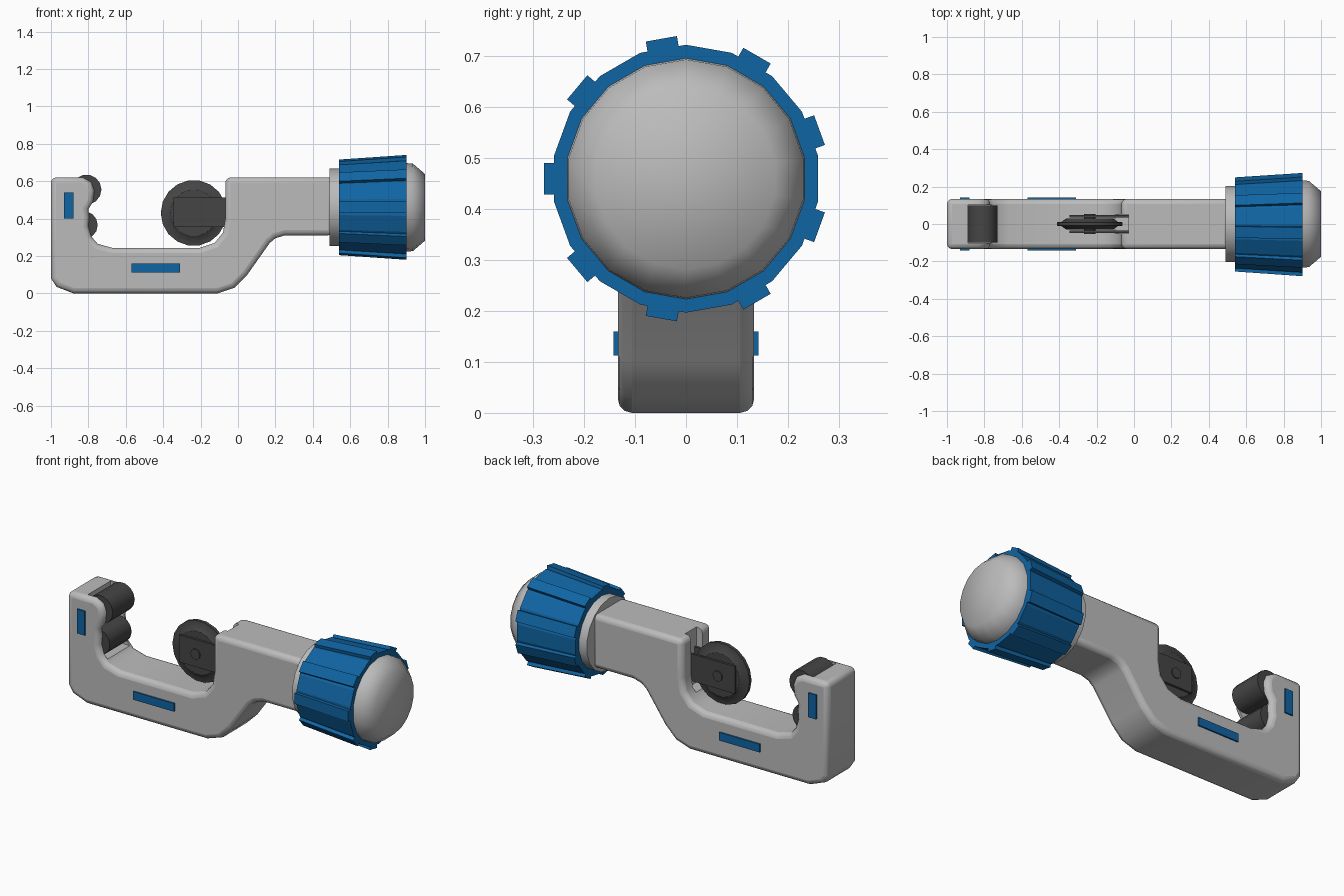
import bpy, bmesh, math
from mathutils import Matrix, Vector

if "Cube" in bpy.data.objects:
    bpy.data.objects.remove(bpy.data.objects["Cube"])


def material(name, rgb):
    m = bpy.data.materials.new(name)
    m.diffuse_color = (*rgb, 1)
    m.use_nodes = True
    m.node_tree.nodes["Principled BSDF"].inputs["Base Color"].default_value = m.diffuse_color
    return m


GREY = material("light_grey", (0.50, 0.50, 0.50))
BLUE = material("blue", (0.005, 0.13, 0.37))
DARK = material("dark_grey", (0.06, 0.06, 0.06))


def finish(name, bm, mat, smooth=None):
    bmesh.ops.recalc_face_normals(bm, faces=bm.faces)
    me = bpy.data.meshes.new(name)
    bm.to_mesh(me)
    bm.free()
    ob = bpy.data.objects.new(name, me)
    bpy.context.collection.objects.link(ob)
    me.materials.append(mat)
    if smooth:
        shade(ob, smooth)
    return ob


def shade(ob, angle):
    bpy.ops.object.select_all(action='DESELECT')
    ob.select_set(True)
    bpy.context.view_layer.objects.active = ob
    bpy.ops.object.shade_smooth_by_angle(angle=math.radians(angle))


def box(name, x, y, z, mat):
    bm = bmesh.new()
    bmesh.ops.create_cube(bm, size=1)
    for v in bm.verts:
        v.co = [r[0] + (c + 0.5) * (r[1] - r[0]) for c, r in zip(v.co, (x, y, z))]
    return finish(name, bm, mat)


def lathe(name, profile, n, centre, axis, mat, smooth=None, phase=0.0):
    """Revolve (position, radius) pairs about the x or y axis."""
    bm = bmesh.new()
    rings = []
    for p, r in profile:
        ring = []
        for i in range(n):
            a = math.radians(phase) + i * math.tau / n
            c, s = r * math.cos(a), r * math.sin(a)
            off = Vector((p, c, s)) if axis == 'x' else Vector((c, p, s))
            ring.append(bm.verts.new(Vector(centre) + off))
        rings.append(ring)
    for a, b in zip(rings, rings[1:]):
        for i in range(n):
            j = (i + 1) % n
            bm.faces.new((a[i], a[j], b[j], b[i]))
    bm.faces.new(rings[0])
    bm.faces.new(rings[-1])
    return finish(name, bm, mat, smooth)


# Frame: side profile extruded across y, edges rounded
profile = [(-1, 0.62), (-1, 0.08), (-0.97, 0.035), (-0.88, 0), (-0.11, 0),
           (-0.02, 0.03), (0.05, 0.10), (0.17, 0.27), (0.20, 0.295), (0.25, 0.31),
           (0.51, 0.31), (0.51, 0.62), (-0.068, 0.62), (-0.068, 0.40),
           (-0.08, 0.325), (-0.125, 0.27), (-0.205, 0.243), (-0.67, 0.243),
           (-0.75, 0.265), (-0.785, 0.305), (-0.80, 0.36), (-0.795, 0.41),
           (-0.80, 0.45), (-0.775, 0.49), (-0.768, 0.55), (-0.785, 0.595),
           (-0.83, 0.62)]
bm = bmesh.new()
face = bm.faces.new([bm.verts.new((x, -0.134, z)) for x, z in profile])
ext = bmesh.ops.extrude_face_region(bm, geom=[face])
for v in ext['geom']:
    if isinstance(v, bmesh.types.BMVert):
        v.co.y = 0.134
frame = finish("frame", bm, GREY)
bev = frame.modifiers.new("round", 'BEVEL')
bev.width, bev.segments = 0.028, 3
bev.limit_method, bev.angle_limit = 'ANGLE', math.radians(50)
bev.use_clamp_overlap = False

# Pocket for the rollers and slot for the wheel carrier
for name, x, y, z in (("roller_pocket_cutter", (-0.888, -0.6), (-0.102, 0.102), (0.28, 0.8)),
                      ("wheel_slot_cutter", (-0.2, -0.03), (-0.052, 0.052), (0.30, 0.8))):
    cutter = box(name, x, y, z, GREY)
    cutter.hide_render = True
    cutter.hide_viewport = True
    cut = frame.modifiers.new(name, 'BOOLEAN')
    cut.operation, cut.solver, cut.object = 'DIFFERENCE', 'EXACT', cutter
shade(frame, 40)

# Rollers
for name, x, z, r in (("upper_roller", -0.81, 0.555, 0.08),
                      ("lower_roller", -0.825, 0.365, 0.075)):
    lathe(name, [(-0.1, r), (0.1, r)], 14, (x, 0, z), 'y', DARK, 35)

# Cutting wheel, pin and carrier arms
HUB = (-0.237, 0, 0.43)
lathe("cutting_wheel", [(-0.03, 0.12), (-0.03, 0.125), (-0.012, 0.150), (-0.009, 0.176),
                        (0.009, 0.176), (0.012, 0.150), (0.03, 0.125), (0.03, 0.12)],
      18, HUB, 'y', DARK, 30)
lathe("wheel_pin", [(-0.054, 0.03), (0.054, 0.03)], 12, HUB, 'y', DARK, 35)
for side, name in ((-1, "front_arm"), (1, "back_arm")):
    y = sorted((side * 0.034, side * 0.047))
    box("carrier_" + name, (-0.345, -0.03), y, (0.355, 0.512), DARK)

# Blue inlay plates on both sides
for side, name in ((-1, "front"), (1, "back")):
    y = sorted((side * 0.133, side * 0.1425))
    box(name + "_post_inlay", (-0.93, -0.88), y, (0.40, 0.54), BLUE)
    box(name + "_base_inlay", (-0.57, -0.31), y, (0.113, 0.16), BLUE)

# Knob: collar, tapered grip, end cap
AXIS = (0, 0, 0.46)
lathe("knob_collar", [(0.49, 0.207), (0.55, 0.207)], 18, AXIS, 'x', GREY, 35, 10)
lathe("knob_grip", [(0.54, 0.240), (0.90, 0.263)], 18, AXIS, 'x', BLUE, None, 10)
lathe("knob_end_cap", [(0.88, 0.238), (0.935, 0.234), (1.0, 0.178)], 18, AXIS, 'x', GREY, 50, 10)

# Nine tapered grip ribs
bm = bmesh.new()
for k in range(9):
    cube = bmesh.ops.create_cube(bm, size=1)['verts']
    rot = Matrix.Rotation(math.radians(20 + 40 * k), 4, 'X')
    for v in cube:
        end = v.co.x > 0
        outer = (0.279 if end else 0.254) if v.co.y > 0 else 0.22
        p = Vector((0.90 if end else 0.54, outer, v.co.z * 0.062))
        v.co = rot @ p + Vector(AXIS)
finish("knob_ribs", bm, BLUE)
